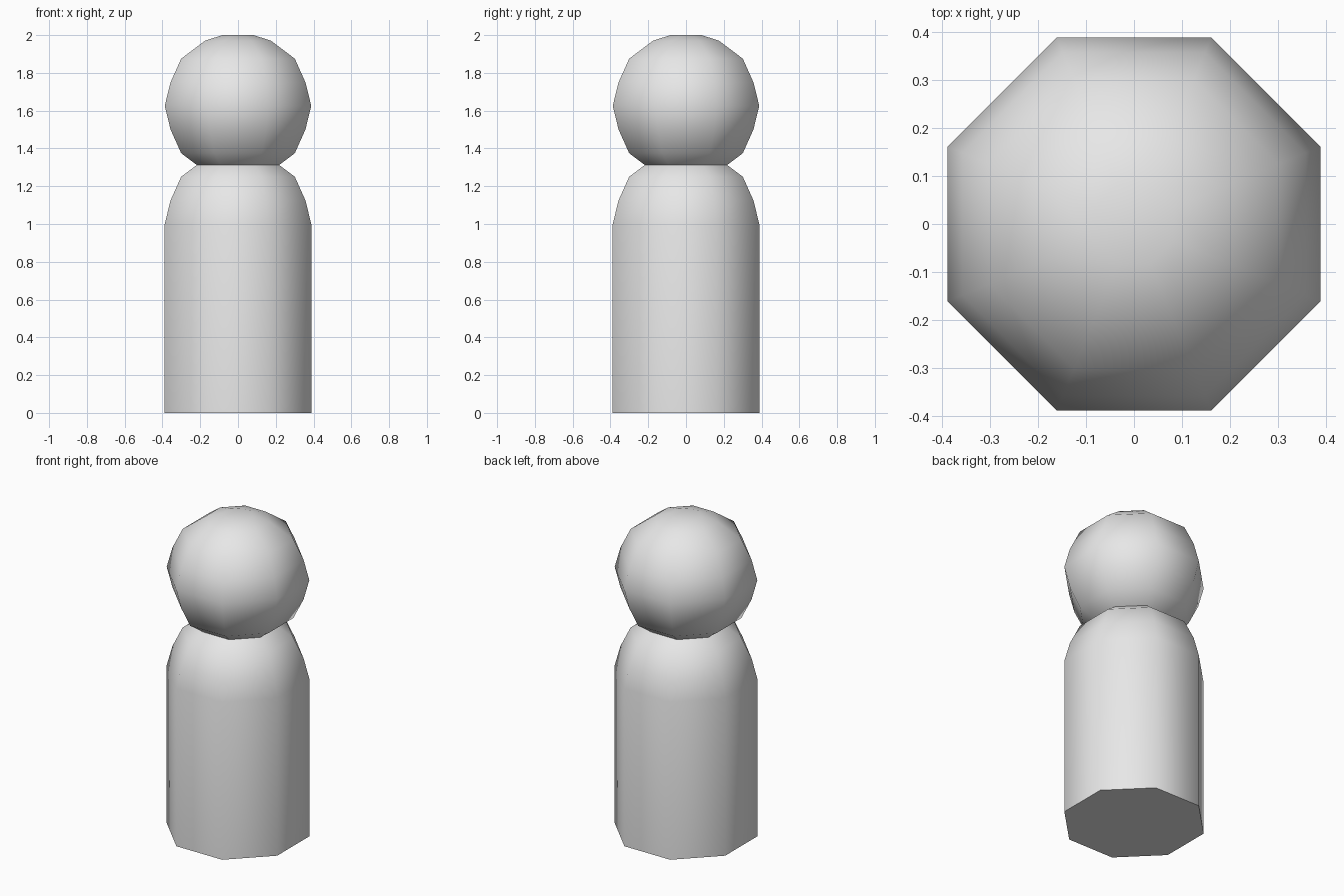
import bpy
import bmesh
import math

if "Cube" in bpy.data.objects:
    bpy.data.objects.remove(bpy.data.objects["Cube"])

SIDES = 8

grey = bpy.data.materials.new("light_grey")
grey.diffuse_color = (0.8, 0.8, 0.8, 1)
grey.use_nodes = True
grey.node_tree.nodes["Principled BSDF"].inputs["Base Color"].default_value = grey.diffuse_color


def lathe(name, profile):
    """Octagonal turned solid from (half width across flats, z) points."""
    bm = bmesh.new()
    rings = []
    for half, z in profile:
        r = half / math.cos(math.pi / SIDES)
        angles = [(i + 0.5) * 2 * math.pi / SIDES for i in range(SIDES)]
        rings.append([bm.verts.new((r * math.cos(a), r * math.sin(a), z)) for a in angles])
    for low, high in zip(rings, rings[1:]):
        for i in range(SIDES):
            j = (i + 1) % SIDES
            bm.faces.new((low[i], low[j], high[j], high[i]))
    bm.faces.new(rings[0][::-1])
    bm.faces.new(rings[-1])
    mesh = bpy.data.meshes.new(name)
    bm.to_mesh(mesh)
    bm.free()
    mesh.materials.append(grey)
    obj = bpy.data.objects.new(name, mesh)
    bpy.context.collection.objects.link(obj)
    bpy.ops.object.select_all(action='DESELECT')
    obj.select_set(True)
    bpy.context.view_layer.objects.active = obj
    bpy.ops.object.shade_smooth_by_angle(angle=math.radians(60))
    return obj


# Dome shared by the shoulders and both halves of the head: (half width, height)
dome = [(0.388, 0), (0.357, 0.125), (0.301, 0.25), (0.175, 0.345), (0.083, 0.375)]

# Body: straight column with rounded shoulders
lathe("body", [(0.388, 0)] + [(w, 1.0 + h) for w, h in dome])

# Head: ball sunk slightly into the shoulders
lathe("head", [(w, 1.625 - h) for w, h in reversed(dome)] + [(w, 1.625 + h) for w, h in dome[1:]])
